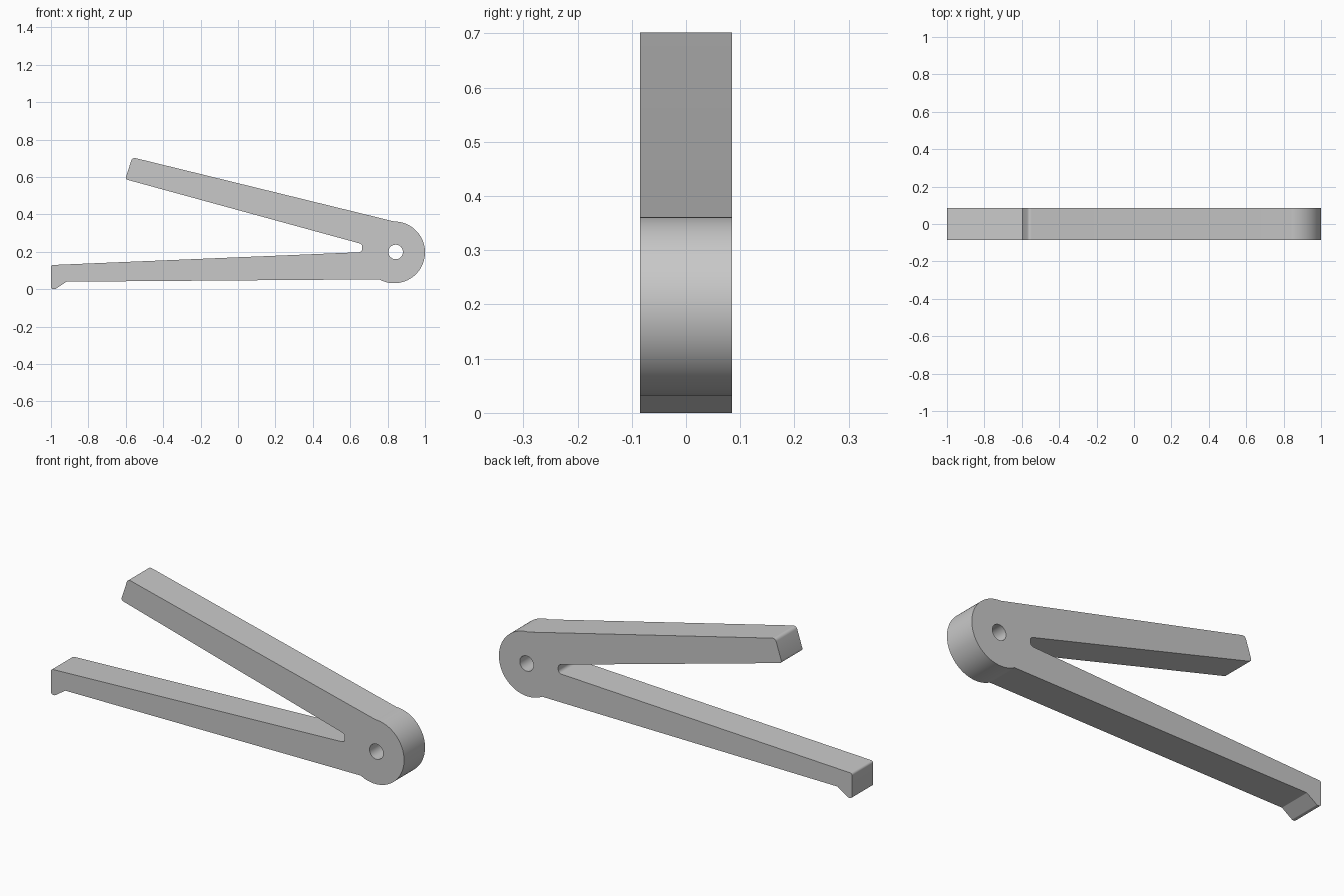
import bpy, math
from mathutils import Vector

cube = bpy.data.objects.get("Cube")
if cube:
    bpy.data.objects.remove(cube, do_unlink=True)

HALF_WIDTH = 0.085

grey = bpy.data.materials.new("plain grey")
grey.use_nodes = True
colour = (0.58, 0.58, 0.58, 1)
grey.diffuse_color = colour
grey.node_tree.nodes["Principled BSDF"].inputs["Base Color"].default_value = colour


def arc(cx, cz, r, start, end, n):
    """Points along an arc, angles in degrees."""
    angles = [math.radians(start + (end - start) * i / n) for i in range(n + 1)]
    return [Vector((cx + r * math.cos(a), cz + r * math.sin(a))) for a in angles]


def fillet(before, corner, after, r, n=6):
    """Round one corner with a tangent arc of radius r."""
    p = Vector(corner)
    u = (Vector(before) - p).normalized()
    v = (Vector(after) - p).normalized()
    half = u.angle(v) / 2
    centre = p + (u + v).normalized() * (r / math.sin(half))
    a = p + u * (r / math.tan(half)) - centre
    b = p + v * (r / math.tan(half)) - centre
    sweep = a.angle_signed(b)
    a0 = math.atan2(a.y, a.x)
    return [centre + Vector((math.cos(a0 - sweep * i / n), math.sin(a0 - sweep * i / n))) * r
            for i in range(n + 1)]


# Corners of the two arms, from the top of the pivot round to its underside
top_start, under_end = (0.835, 0.362), (0.755, 0.051)
corners = [
    (-0.565, 0.705, 0.018),   # upper arm tip
    (-0.603, 0.588, 0.012),
    (0.664, 0.241, 0.018),    # notch between the arms
    (0.664, 0.198, 0.018),
    (-1.0, 0.129, 0.012),     # lower arm end
    (-1.0, 0.0, 0.012),       # foot
    (-0.977, 0.0, 0.008),
    (-0.918, 0.04, 0.004),
]
path = [top_start] + [c[:2] for c in corners] + [under_end]
outline = []
for i, c in enumerate(corners):
    outline += fillet(path[i], path[i + 1], path[i + 2], c[2])

# Round pivot end and pin hole
outline += arc(0.835, 0.197, 0.165, -119, 90, 48)
hole = arc(0.843, 0.199, 0.039, 0, 360, 32)[:-1]

# Flat profile extruded to the full width
curve = bpy.data.curves.new("clip_profile", "CURVE")
curve.dimensions = "2D"
curve.fill_mode = "BOTH"
curve.extrude = HALF_WIDTH
for loop in (outline, hole):
    spline = curve.splines.new("POLY")
    spline.points.add(len(loop) - 1)
    for point, p in zip(spline.points, loop):
        point.co = (p.x, p.y, 0, 1)
    spline.use_cyclic_u = True
curve.materials.append(grey)

clip = bpy.data.objects.new("hinged_arms", curve)
clip.rotation_euler.x = math.pi / 2
bpy.context.collection.objects.link(clip)
bpy.ops.object.select_all(action="DESELECT")
clip.select_set(True)
bpy.context.view_layer.objects.active = clip
bpy.ops.object.convert(target="MESH")
clip = bpy.context.view_layer.objects.active

# Weld the caps to the sides and smooth only the rounded parts
bpy.ops.object.mode_set(mode="EDIT")
bpy.ops.mesh.select_all(action="SELECT")
bpy.ops.mesh.remove_doubles(threshold=0.0002)
bpy.ops.mesh.normals_make_consistent(inside=False)
bpy.ops.object.mode_set(mode="OBJECT")
bpy.ops.object.transform_apply(location=False, rotation=True, scale=True)
bpy.ops.object.shade_smooth_by_angle(angle=math.radians(25))
